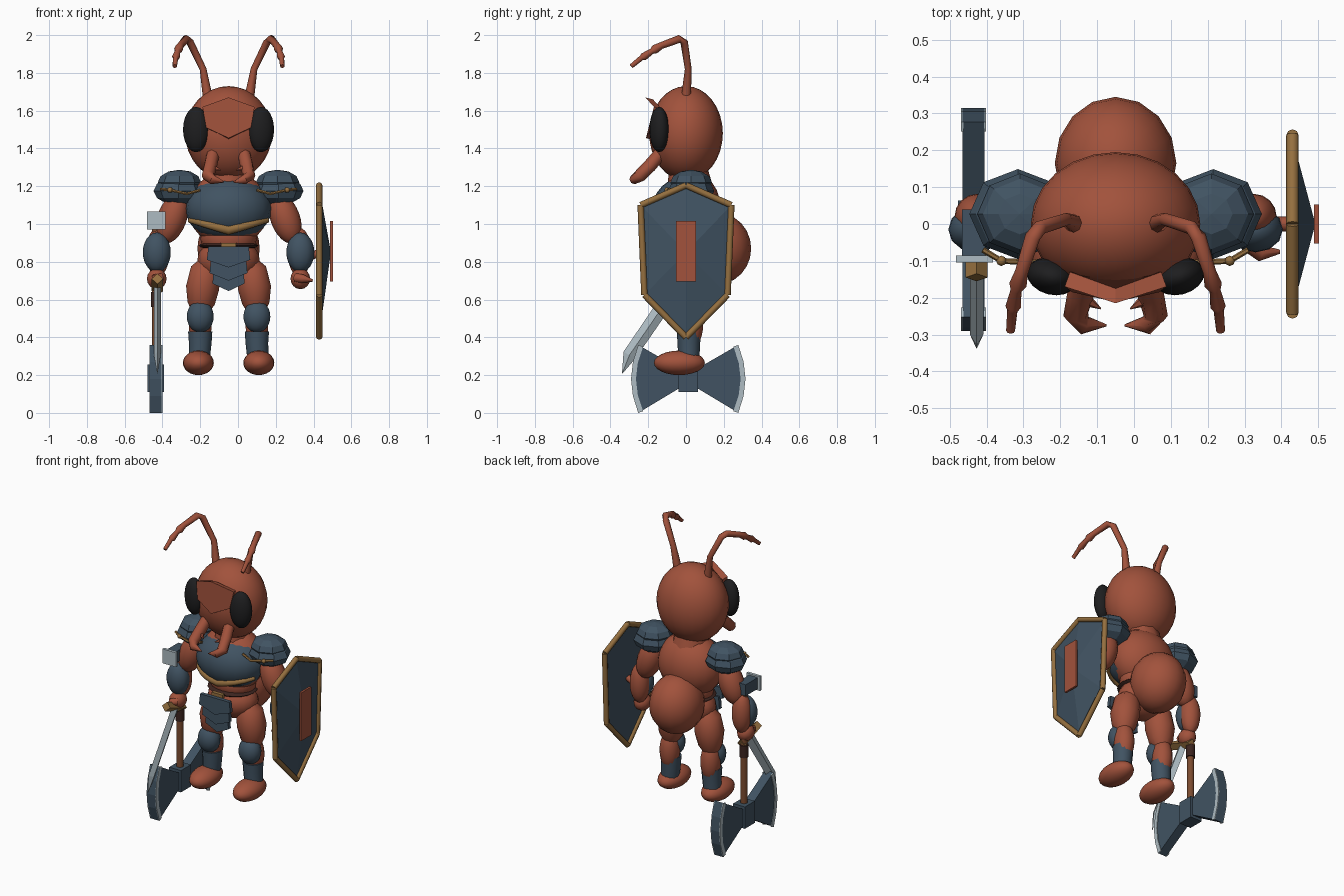
import bpy, bmesh, math
from mathutils import Vector

if "Cube" in bpy.data.objects:
    bpy.data.objects.remove(bpy.data.objects["Cube"])


def material(name, r, g, b):
    m = bpy.data.materials.new(name)
    m.use_nodes = True
    m.diffuse_color = (r, g, b, 1)
    bsdf = next(n for n in m.node_tree.nodes if n.type == 'BSDF_PRINCIPLED')
    bsdf.inputs["Base Color"].default_value = (r, g, b, 1)
    return m


RED = material("rust red", .36, .085, .045)
BLUE = material("slate blue", .052, .086, .122)
GOLD = material("dull gold", .30, .16, .05)
STEEL = material("pale steel", .42, .50, .54)
BLACK = material("eye black", .013, .013, .014)
WOOD = material("brown wood", .20, .07, .028)
DARK = material("dark leather", .045, .018, .014)
CX = -.05          # body centre line
AXE_X = -.435


def finish(name, bm, mat, smooth=True):
    bmesh.ops.recalc_face_normals(bm, faces=bm.faces)
    me = bpy.data.meshes.new(name)
    bm.to_mesh(me)
    bm.free()
    me.materials.append(mat)
    if smooth:
        me.shade_smooth()
        me.set_sharp_from_angle(angle=math.radians(50))
    ob = bpy.data.objects.new(name, me)
    bpy.context.collection.objects.link(ob)
    return ob


def ball(name, loc, radii, mat, rot=(0, 0, 0), seg=20, rings=12, smooth=True, keep=None):
    bm = bmesh.new()
    bmesh.ops.create_uvsphere(bm, u_segments=seg, v_segments=rings, radius=1)
    if keep:
        drop = [f for f in bm.faces if not keep(f.calc_center_median())]
        bmesh.ops.delete(bm, geom=drop, context='FACES')
    bmesh.ops.scale(bm, vec=radii, verts=bm.verts)
    ob = finish(name, bm, mat, smooth)
    ob.location, ob.rotation_euler = loc, rot
    return ob


def tube(name, pts, radii, mat, n=10, ref=(1, 0, 0), flat=1, smooth=True):
    """Tapered tube through points, flat squeezes it across the path."""
    bm = bmesh.new()
    pts = [Vector(p) for p in pts]
    rings = []
    for i, p in enumerate(pts):
        t = (pts[min(i + 1, len(pts) - 1)] - pts[max(i - 1, 0)]).normalized()
        u = t.cross(Vector(ref)).normalized()
        v = t.cross(u)
        rings.append([bm.verts.new(p + radii[i] * (u * math.cos(a) + v * flat * math.sin(a)))
                      for a in (2 * math.pi * k / n for k in range(n))])
    for a, b in zip(rings, rings[1:]):
        for k in range(n):
            bm.faces.new((a[k], a[(k + 1) % n], b[(k + 1) % n], b[k]))
    bm.faces.new(rings[0])
    bm.faces.new(rings[-1])
    return finish(name, bm, mat, smooth)


def prism(name, outline, axis, lo, hi, mat):
    """Outline in (y, z) along x, or in (x, z) along y."""
    bm = bmesh.new()
    place = (lambda p, d: (d, *p)) if axis == 'x' else (lambda p, d: (p[0], d, p[1]))
    a = [bm.verts.new(place(p, lo)) for p in outline]
    b = [bm.verts.new(place(p, hi)) for p in outline]
    bm.faces.new(a)
    bm.faces.new(b)
    for k in range(len(a)):
        j = (k + 1) % len(a)
        bm.faces.new((a[k], a[j], b[j], b[k]))
    return finish(name, bm, mat, False)


def box(name, lo, hi, mat):
    rect = [(lo[1], lo[2]), (hi[1], lo[2]), (hi[1], hi[2]), (lo[1], hi[2])]
    return prism(name, rect, 'x', lo[0], hi[0], mat)


# Head and body
ball("head", (CX, 0, 1.48), (.23, .195, .25), RED, seg=24, rings=16)
ball("thorax", (CX, .02, 1.08), (.215, .165, .2), RED)
ball("abdomen", (CX, .165, .87), (.165, .18, .19), RED, seg=16)
ball("waist", (CX, .02, .93), (.15, .12, .12), RED)
ball("pelvis", (CX, .02, .81), (.165, .13, .12), RED)
tube("neck", [(CX, .02, 1.2), (CX, .01, 1.3)], [.12, .1], RED)

# Brow plate, bent back at its sides
bm = bmesh.new()
brow = [(0, -.215, 1.67), (-.138, -.17, 1.62), (-.118, -.185, 1.51),
        (0, -.212, 1.455), (.118, -.185, 1.51), (.138, -.17, 1.62)]
front = [bm.verts.new((CX + x, y, z)) for x, y, z in brow]
back = [bm.verts.new((CX + x * .9, y + .04, z - .01)) for x, y, z in brow]
bm.faces.new(front)
bm.faces.new(back)
for k in range(6):
    bm.faces.new((front[k], front[k - 1], back[k - 1], back[k]))
finish("brow_plate", bm, RED, False)

# Breastplate with its trim
ball("breastplate", (CX, 0, 1.08), (.228, .178, .172), BLUE, keep=lambda c: c.y < .1)
trim = []
for k in range(11):
    x = -.205 + .041 * k
    z = .968 + .25 * abs(x)
    d = 1 - (x / .228) ** 2 - ((z - 1.08) / .172) ** 2
    trim.append((CX + x, -.178 * math.sqrt(max(d, .02)) - .002, z))
tube("breastplate_trim", trim, [.013 + .01 * (1 - abs(k - 5) / 5) for k in range(11)],
     GOLD, n=8, ref=(0, 0, 1), flat=1.1)

# Belt and hanging plates
ball("belt", (CX, .015, .885), (.158, .138, .024), DARK, rings=8)
box("belt_buckle", (CX - .04, -.15, .875), (CX + .04, -.125, .9), GOLD)
for k, (w, top, side, tip) in enumerate([(.085, .76, .685, .645), (.1, .82, .74, .7), (.115, .88, .81, .77)]):
    shape = [(-w * .93, top), (w * .93, top), (w, side), (0, tip), (-w, side)]
    prism("hanging_plate_%d" % (k + 1), [(CX + x, z) for x, z in shape], 'y',
          -.15 - .012 * k, -.125 - .012 * k, BLUE)

# Paired parts
for s, side in ((1, "left"), (-1, "right")):
    def P(x, y, z):
        return (CX + s * x, y, z)

    ball(side + "_eye", P(.172, -.142, 1.5), (.07, .05, .12), BLACK, rot=(0, 0, s * .25), seg=18)
    tube(side + "_antenna",
         [P(.11, 0, 1.67), P(.135, .012, 1.82), P(.205, -.01, 1.965), P(.225, -.035, 1.98),
          P(.255, -.13, 1.945), P(.265, -.165, 1.925), P(.27, -.18, 1.915), P(.278, -.225, 1.885),
          P(.28, -.235, 1.88), P(.285, -.29, 1.835)],
         [.026, .018, .02, .021, .018, .024, .015, .021, .014, .012], RED, n=8)
    tube(side + "_mandible",
         [P(.08, -.13, 1.38), P(.095, -.19, 1.31), P(.108, -.245, 1.255), P(.085, -.275, 1.235), P(.025, -.275, 1.222)],
         [.035, .036, .034, .026, .003], RED, n=8, ref=(0, 0, 1))
    tube(side + "_mandible_tooth", [P(.09, -.2, 1.3), P(.04, -.23, 1.285)], [.022, .002], RED, n=6, ref=(0, 0, 1))

    # Arm
    ball(side + "_pauldron", P(.265, .027, 1.175), (.132, .122, .075), BLUE, seg=8, rings=6, smooth=False)
    ball(side + "_pauldron_cap", P(.26, .027, 1.22), (.115, .11, .067), BLUE, seg=8, rings=6, smooth=False)
    tube(side + "_pauldron_trim", [P(.36, -.07, 1.185), P(.31, -.1, 1.18), P(.22, -.105, 1.16), P(.15, -.09, 1.18)],
         [.008] * 4, GOLD, n=6, ref=(0, 0, 1))
    ball(side + "_pauldron_stud", P(.31, -.1, 1.18), (.014,) * 3, GOLD, seg=8, rings=6)
    ball(side + "_upper_arm", P(.3, .02, 1.03), (.078, .078, .14), RED, rot=(0, -s * .35, 0), seg=16)
    ball(side + "_forearm", P(.375, .02, .85), (.062, .062, .13), RED, seg=16)
    ball(side + "_bracer", P(.38, -.015, .85), (.074, .062, .105), BLUE, seg=12)
    ball(side + "_hand", P(.38, -.015, .71), (.052, .06, .055), RED, seg=12, rings=8)
    tube(side + "_thumb", [P(.36, -.05, .715), P(.395, -.08, .71), P(.445 - .04 * (s < 0), -.075, .7)],
         [.026, .022, .006], RED, n=8, ref=(0, 0, 1))

    # Leg
    tube(side + "_thigh", [P(.1, .02, .8), P(.12, .02, .755), P(.138, .02, .66), P(.145, .02, .58), P(.15, .02, .53)],
         [.05, .083, .09, .074, .045], RED, n=14)
    ball(side + "_calf", P(.15, .025, .47), (.062, .066, .13), RED, seg=14)
    ball(side + "_knee_guard", P(.15, -.018, .51), (.073, .062, .085), BLUE, seg=14)
    tube(side + "_greave", [P(.155, .015, .29), P(.15, .015, .37), P(.15, .015, .43)], [.056, .06, .064], BLUE, n=12)
    ball(side + "_foot", P(.16, -.035, .265), (.082, .135, .065), RED)

# Shield: pyramid face, rim and emblem
hexagon = [(0, 1.205), (-.24, 1.1), (-.22, .625), (0, .4), (.22, .625), (.24, 1.1)]
bm = bmesh.new()
face = [bm.verts.new((.428, y, z)) for y, z in hexagon]
peak = bm.verts.new((.492, 0, .85))
bm.faces.new(face)
for k in range(6):
    bm.faces.new((face[k - 1], face[k], peak))
finish("shield_face", bm, BLUE, False)
for k in range(6):
    tube("shield_rim_%d" % (k + 1), [(.43, *hexagon[k - 1]), (.43, *hexagon[k])], [.017] * 2, GOLD, n=8)
box("shield_emblem", (.488, -.053, .695), (.502, .053, 1.015), RED)
tube("shield_grip", [(.43, 0, .85), (.33, 0, .8)], [.02, .02], RED, n=8, ref=(0, 0, 1))

# Axe, head down
AY = .012
tube("axe_handle", [(AXE_X, AY, .12), (AXE_X, AY, 1.0)], [.022, .022], WOOD, n=10)
tube("axe_grip", [(AXE_X, AY, .56), (AXE_X, AY, .64)], [.028, .028], DARK, n=10)
box("axe_hub", (AXE_X - .043, AY - .052, .11), (AXE_X + .043, AY + .052, .255), BLUE)
edge = [(.265, .36), (.293, .27), (.303, .18), (.293, .09), (.265, 0)]
for s, side in ((1, "back"), (-1, "front")):
    blade = [(.04, .135), (.04, .23)] + edge
    prism("axe_%s_blade" % side, [(AY + s * y, z) for y, z in blade], 'x', AXE_X - .03, AXE_X + .03, BLUE)
    strip = edge + [(y - .026, .18 + (z - .18) * .95) for y, z in reversed(edge)]
    for d, which in ((-.034, "outer"), (.028, "inner")):
        prism("axe_%s_%s_edge" % (side, which), [(AY + s * y, z) for y, z in strip], 'x',
              AXE_X + d, AXE_X + d + .006, STEEL)
box("axe_pommel", (AXE_X - .032, -.088, .98), (AXE_X + .032, .04, 1.055), BLUE)
box("axe_pommel_plate", (AXE_X - .048, -.105, .97), (AXE_X + .052, -.086, 1.065), STEEL)

# Sword
SX = -.427
tube("sword_blade", [(SX, -.05, .67), (SX, -.3, .305), (SX, -.337, .21)], [.038, .036, .002],
     STEEL, n=4, flat=.5, smooth=False)
tube("sword_guard", [(SX, -.145, .71), (SX, .03, .645)], [.03, .03], GOLD, n=4, flat=1, smooth=False)
tube("sword_hilt", [(SX, -.055, .68), (SX, .02, .81)], [.02, .02], DARK, n=8)
